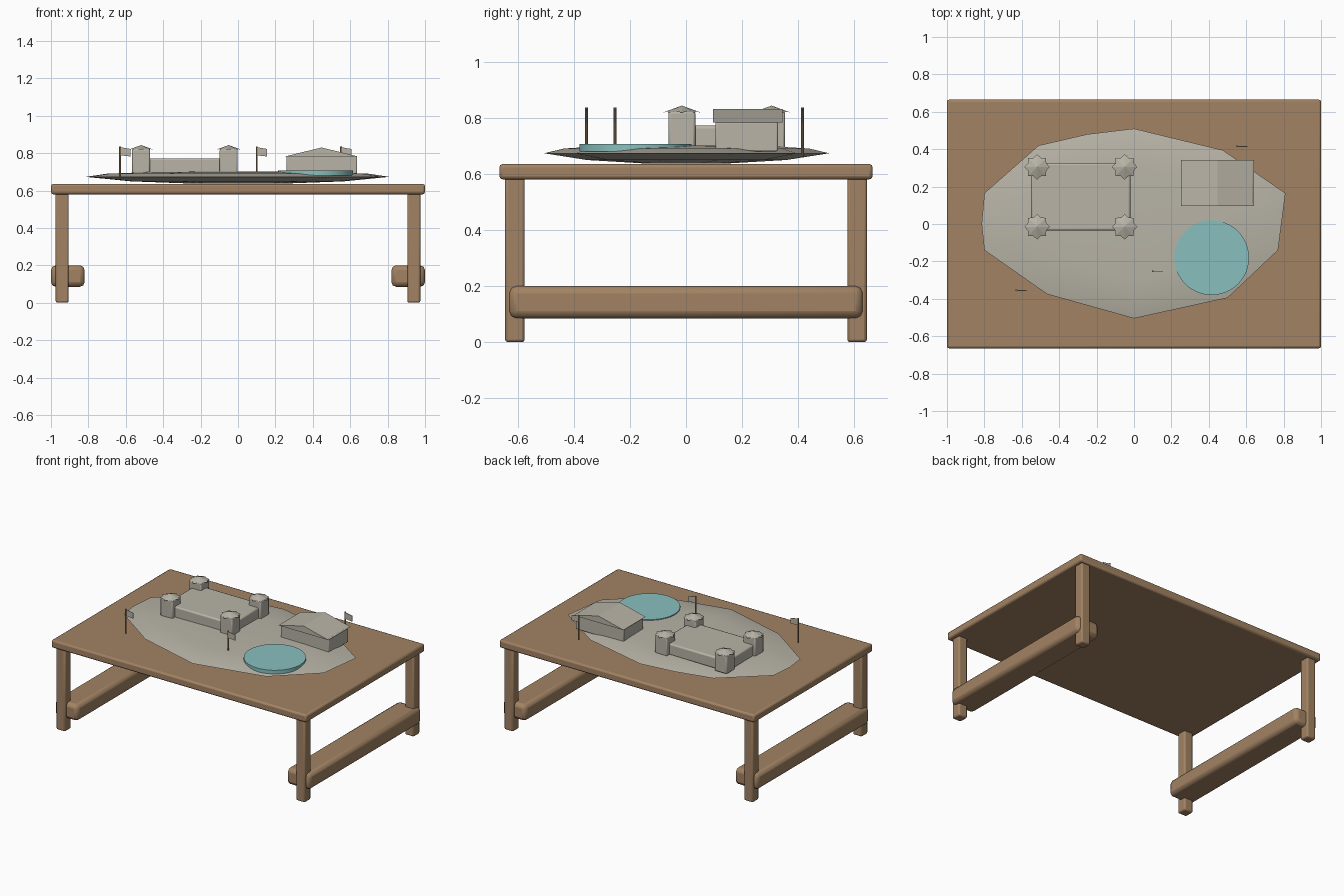
import bpy, math
from mathutils import Vector

if "Cube" in bpy.data.objects:
    bpy.data.objects.remove(bpy.data.objects["Cube"], do_unlink=True)


def material(name, rgb):
    m = bpy.data.materials.new(name)
    m.use_nodes = True
    m.diffuse_color = (*rgb, 1)
    m.node_tree.nodes["Principled BSDF"].inputs["Base Color"].default_value = (*rgb, 1)
    return m


wood = material("warm wood", (0.36, 0.225, 0.125))
stone = material("pale stone", (0.48, 0.455, 0.385))
water = material("pond water", (0.25, 0.53, 0.52))


def mesh_object(name, verts, faces, mat):
    me = bpy.data.meshes.new(name)
    me.from_pydata(verts, [], faces)
    me.materials.append(mat)
    ob = bpy.data.objects.new(name, me)
    bpy.context.collection.objects.link(ob)
    return ob


def smooth(ob, angle=40):
    bpy.ops.object.select_all(action="DESELECT")
    ob.select_set(True)
    bpy.context.view_layer.objects.active = ob
    bpy.ops.object.shade_smooth_by_angle(angle=math.radians(angle))


def box(name, low, high, mat, bevel=0.0):
    """Box between two corners, with rounded edges."""
    lo, hi = Vector(low), Vector(high)
    bpy.ops.mesh.primitive_cube_add(size=1, location=(lo + hi) / 2)
    ob = bpy.context.object
    ob.name = name
    ob.scale = hi - lo
    bpy.ops.object.transform_apply(location=False, rotation=False, scale=True)
    ob.data.materials.append(mat)
    if bevel:
        mod = ob.modifiers.new("rounded edges", "BEVEL")
        mod.width = bevel
        mod.segments = 2
        smooth(ob)
    return ob


def cylinder(name, radius, low, high, x, y, mat, sides):
    bpy.ops.mesh.primitive_cylinder_add(vertices=sides, radius=radius, depth=high - low,
                                        location=(x, y, (low + high) / 2))
    ob = bpy.context.object
    ob.name = name
    ob.data.materials.append(mat)
    smooth(ob)
    return ob


# Table: top, four legs, two low stretchers
box("table_top", (-1, -0.665, 0.58), (1, 0.665, 0.635), wood, 0.012)
for side, sx in (("left", 1), ("right", -1)):
    for end, sy in (("front", -1), ("back", 1)):
        x, y = 0.94 * sx, 0.61 * sy
        box(f"{end}_{side}_leg", (x - 0.035, y - 0.035, 0), (x + 0.035, y + 0.035, 0.59), wood, 0.01)
    x = 0.91 * sx
    box(f"{side}_stretcher", (x - 0.09, -0.63, 0.085), (x + 0.09, 0.63, 0.2), wood, 0.026)

# Island: one outline lofted through shrinking rings
outline = [(0, 0.51), (-0.25, 0.48), (-0.51, 0.42), (-0.80, 0.165), (-0.815, 0), (-0.80, -0.14),
           (-0.465, -0.375), (0, -0.505), (0.50, -0.395), (0.77, -0.14), (0.81, 0.165), (0.475, 0.395)]
rings = [(0.3, 0.637), (0.7, 0.649), (1.0, 0.673), (0.86, 0.69), (0.6, 0.698), (0.25, 0.701)]
n = len(outline)
verts = [(x * s, y * s, z) for s, z in rings for x, y in outline]
faces = [(r * n + i, r * n + (i + 1) % n, (r + 1) * n + (i + 1) % n, (r + 1) * n + i)
         for r in range(len(rings) - 1) for i in range(n)]
faces += [tuple(reversed(range(n))), tuple(range((len(rings) - 1) * n, len(rings) * n))]
smooth(mesh_object("island", verts, faces, stone), 15)

# Pond
cylinder("pond", 0.2, 0.68, 0.706, 0.415, -0.18, water, 48)

# Fort: low block with a roofed tower on each corner
box("fort_block", (-0.55, -0.035, 0.69), (-0.02, 0.325, 0.772), stone, 0.01)


def star_roof(name, x, y):
    ring = []
    for i in range(16):
        r = 0.068 if i % 2 == 0 else 0.053
        a = i * math.tau / 16
        ring.append((x + r * math.cos(a), y + r * math.sin(a), 0.818 if i % 2 == 0 else 0.822))
    fan = [(i, (i + 1) % 16, 16) for i in range(16)]
    mesh_object(name, ring + [(x, y, 0.843)], fan + [tuple(reversed(range(16)))], stone)


for end, y in (("front", -0.015), ("back", 0.305)):
    for side, x in (("left", -0.05), ("right", -0.518)):
        box(f"{end}_{side}_tower", (x - 0.048, y - 0.048, 0.69), (x + 0.048, y + 0.048, 0.822), stone, 0.008)
        star_roof(f"{end}_{side}_tower_roof", x, y)

# Hall with a gabled roof
box("hall", (0.26, 0.105, 0.68), (0.637, 0.327, 0.785), stone, 0.005)
gable = [(0.25, 0.782), (0.642, 0.782), (0.447, 0.83)]
mesh_object("hall_roof", [(x, y, z) for y in (0.096, 0.343) for x, z in gable],
            [(0, 1, 2), (5, 4, 3), (0, 3, 4, 1), (1, 4, 5, 2), (2, 5, 3, 0)], stone)

# Three flags on thin poles
for name, x, y in (("right", -0.63, -0.355), ("middle", 0.1, -0.253), ("back", 0.55, 0.415)):
    cylinder(f"{name}_flag_pole", 0.005, 0.66, 0.836, x, y, wood, 8)
    shape = [(x, 0.788), (x + 0.056, 0.782), (x + 0.056, 0.822), (x, 0.832)]
    mesh_object(f"{name}_flag", [(px, y + t, z) for t in (-0.002, 0.002) for px, z in shape],
                [(0, 1, 2, 3), (7, 6, 5, 4)] + [(i, i + 4, (i + 1) % 4 + 4, (i + 1) % 4) for i in range(4)],
                stone)
